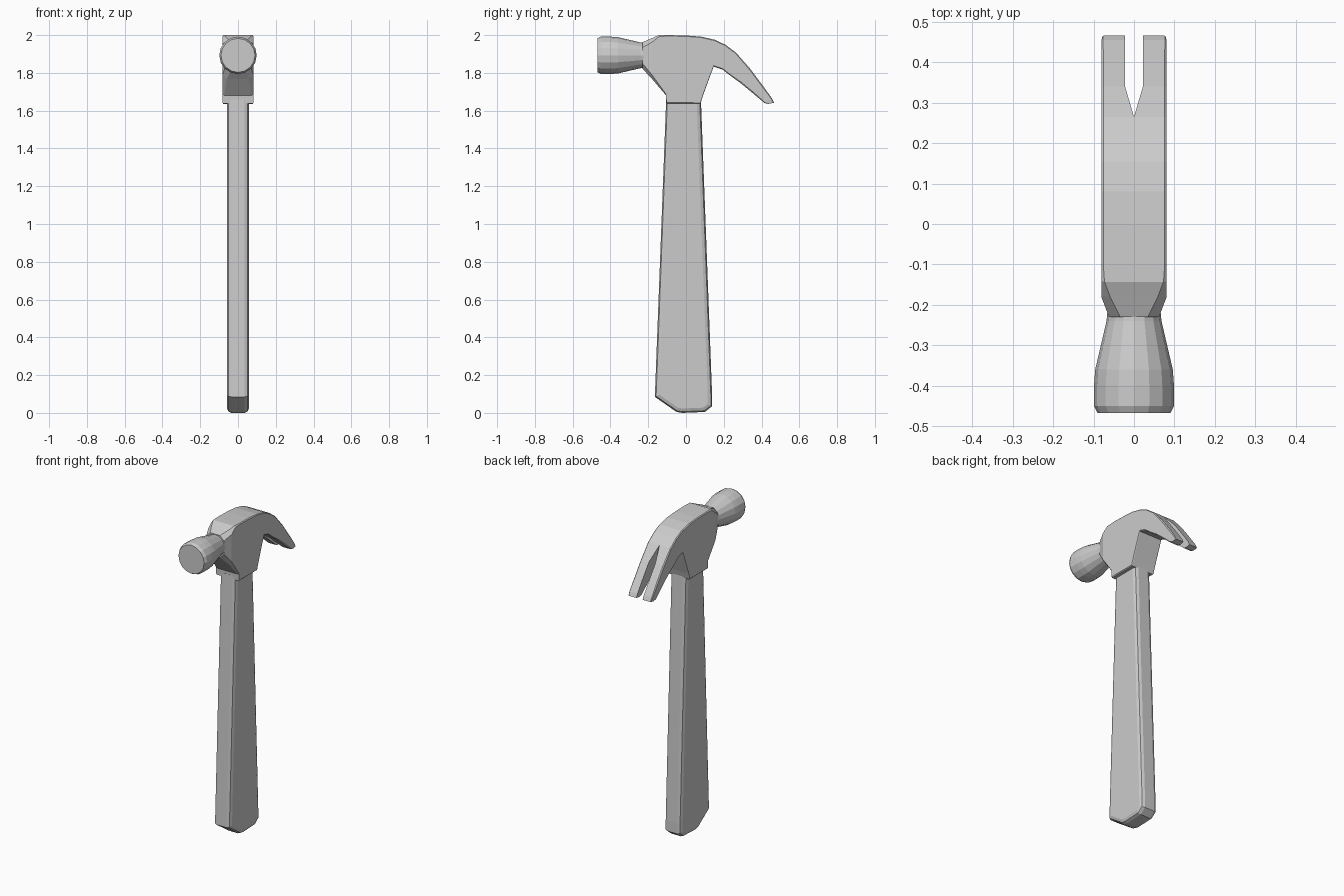
import bpy, bmesh, math

if "Cube" in bpy.data.objects:
    bpy.data.objects.remove(bpy.data.objects["Cube"])


def finish(name, bm):
    bmesh.ops.remove_doubles(bm, verts=bm.verts, dist=0.0005)
    bmesh.ops.recalc_face_normals(bm, faces=bm.faces)
    mesh = bpy.data.meshes.new(name)
    bm.to_mesh(mesh)
    bm.free()
    obj = bpy.data.objects.new(name, mesh)
    bpy.context.collection.objects.link(obj)
    return obj


# Handle: side profile (y, z) extruded across x, then chamfered
profile = [(-0.165, 0.085), (-0.05, 0.005), (-0.02, 0), (0.1, 0.005), (0.138, 0.035),
           (0.138, 0.1), (0.079, 1.66), (-0.105, 1.66)]
bm = bmesh.new()
face = bm.faces.new([bm.verts.new((-0.057, y, z)) for y, z in profile])
out = bmesh.ops.extrude_face_region(bm, geom=[face])
for v in out["geom"]:
    if isinstance(v, bmesh.types.BMVert):
        v.co.x = 0.057
caps = [e for e in bm.edges if abs(e.verts[0].co.x - e.verts[1].co.x) < 1e-5]
bmesh.ops.bevel(bm, geom=caps, offset=0.023, segments=2, profile=0.5, affect='EDGES')
finish("handle", bm)

# Head and claws: half sections lofted from neck to claw tip, then mirrored
# (top y, top z, bottom y, bottom z, inner x, outer x, chamfer)
stations = [
    (-0.23, 1.963, -0.23, 1.822, 0, 0.062, 0.028),
    (-0.18, 1.984, -0.18, 1.768, 0, 0.081, 0.022),
    (-0.143, 2.0, -0.105, 1.68, 0, 0.081, 0.008),
    (-0.10, 2.0, -0.103, 1.637, 0, 0.081, 0.005),
    (0.0, 1.998, 0.077, 1.637, 0, 0.081, 0.005),
    (0.08, 1.992, 0.09, 1.68, 0, 0.081, 0.005),
    (0.155, 1.975, 0.146, 1.833, 0, 0.081, 0.005),
    (0.21, 1.948, 0.193, 1.818, 0, 0.081, 0.005),
    (0.265, 1.907, 0.235, 1.785, 0, 0.081, 0.005),
    (0.34, 1.822, 0.29, 1.745, 0.022, 0.081, 0.006),
    (0.405, 1.735, 0.36, 1.687, 0.022, 0.081, 0.006),
    (0.455, 1.665, 0.415, 1.641, 0.022, 0.081, 0.004),
    (0.466, 1.642, 0.435, 1.636, 0.022, 0.079, 0.003),
]
bm = bmesh.new()
rings = []
for ty, tz, by, bz, xi, xo, c in stations:
    f = c / math.hypot(ty - by, tz - bz)
    section = [(xi, 0), (xo - c, 0), (xo, f), (xo, 1 - f), (xo - c, 1), (xi, 1)]
    rings.append([bm.verts.new((x, ty + (by - ty) * t, tz + (bz - tz) * t))
                  for x, t in section])
for i, (a, b) in enumerate(zip(rings, rings[1:])):
    for j in range(5):
        bm.faces.new((a[j], a[j + 1], b[j + 1], b[j]))
    if stations[i + 1][4] > 0:
        bm.faces.new((a[5], a[0], b[0], b[5]))
bm.faces.new(rings[0])
bm.faces.new(rings[-1])
head = finish("claw_head", bm)
mirror = head.modifiers.new("mirror", 'MIRROR')
mirror.use_axis = (True, False, False)

# Striker: faceted rings along y
sides = 16
bm = bmesh.new()
rings = []
for y, r in [(-0.22, 0.066), (-0.24, 0.068), (-0.36, 0.096), (-0.40, 0.099),
             (-0.45, 0.099), (-0.468, 0.09)]:
    rings.append([bm.verts.new((r * math.cos(a), y, 1.893 + r * math.sin(a)))
                  for a in [2 * math.pi * k / sides for k in range(sides)]])
for a, b in zip(rings, rings[1:]):
    for k in range(sides):
        n = (k + 1) % sides
        bm.faces.new((a[k], a[n], b[n], b[k]))
bm.faces.new(rings[0])
bm.faces.new(rings[-1])
finish("striker", bm)
